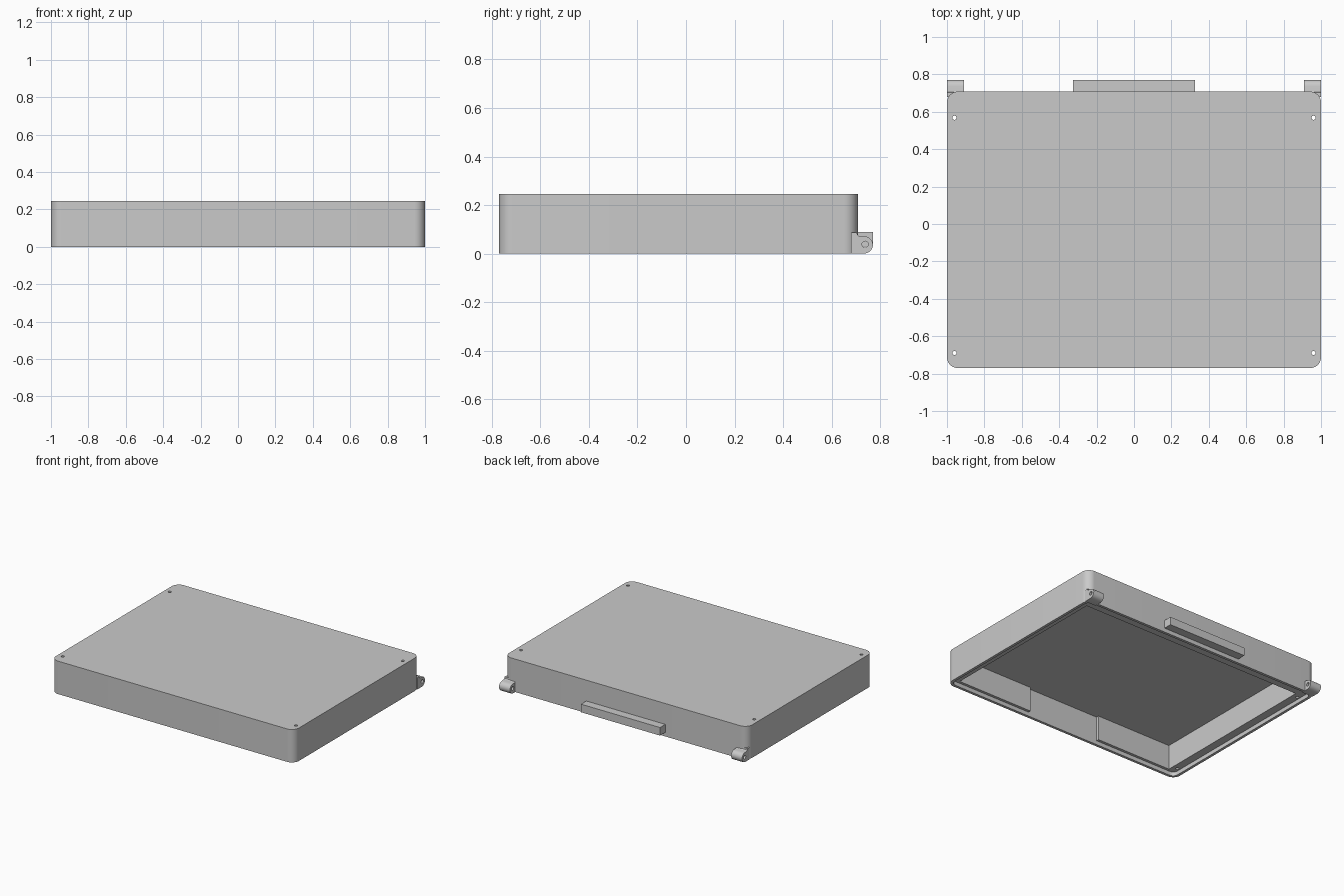
import bpy, bmesh, math
from mathutils import Vector

cube = bpy.data.objects.get("Cube")
if cube:
    bpy.data.objects.remove(cube, do_unlink=True)

grey = bpy.data.materials.new("plain grey")
grey.use_nodes = True
COLOUR = (0.59, 0.59, 0.59, 1)
grey.diffuse_color = COLOUR
grey.node_tree.nodes["Principled BSDF"].inputs["Base Color"].default_value = COLOUR


def prism(name, points, depth):
    """Extrude a closed loop of 3D points along a vector."""
    bm = bmesh.new()
    face = bm.faces.new([bm.verts.new(p) for p in points])
    new = bmesh.ops.extrude_face_region(bm, geom=[face])["geom"]
    verts = [v for v in new if isinstance(v, bmesh.types.BMVert)]
    bmesh.ops.translate(bm, verts=verts, vec=Vector(depth))
    bmesh.ops.recalc_face_normals(bm, faces=bm.faces)
    mesh = bpy.data.meshes.new(name)
    bm.to_mesh(mesh)
    bm.free()
    mesh.materials.append(grey)
    obj = bpy.data.objects.new(name, mesh)
    bpy.context.collection.objects.link(obj)
    return obj


def arc(cx, cy, r, start, end, steps=10):
    angles = [math.radians(start + (end - start) * i / steps) for i in range(steps + 1)]
    return [(cx + r * math.cos(a), cy + r * math.sin(a)) for a in angles]


def slab(name, x, y0, y1, z0, z1, r=0):
    """Block centred on x, with rounded upright corners if r is set."""
    if r:
        loop = (arc(x - r, y1 - r, r, 0, 90) + arc(r - x, y1 - r, r, 90, 180)
                + arc(r - x, y0 + r, r, 180, 270) + arc(x - r, y0 + r, r, 270, 360))
    else:
        loop = [(x, y0), (x, y1), (-x, y1), (-x, y0)]
    return prism(name, [(px, py, z0) for px, py in loop], (0, 0, z1 - z0))


def cut(target, cutter):
    cutter.hide_render = True
    mod = target.modifiers.new("cut", 'BOOLEAN')
    mod.object, mod.operation, mod.solver = cutter, 'DIFFERENCE', 'EXACT'
    bpy.context.view_layer.objects.active = target
    bpy.ops.object.modifier_apply(modifier=mod.name)
    bpy.data.objects.remove(cutter, do_unlink=True)


def smooth(obj):
    bpy.ops.object.select_all(action='DESELECT')
    obj.select_set(True)
    bpy.context.view_layer.objects.active = obj
    bpy.ops.object.shade_smooth_by_angle(angle=math.radians(30))


# Hollow lid: rim recess, main cavity and front latch recess
CEILING = 0.213
lid = slab("lid_shell", 1, -0.77, 0.708, 0, 0.245, 0.058)
cut(lid, slab("rim_cutter", 0.98, -0.75, 0.688, -0.1, 0.03, 0.038))
cut(lid, slab("cavity_cutter", 0.92, -0.73, 0.6, -0.1, CEILING))
cut(lid, slab("latch_cutter", 0.3, -0.75, -0.6, -0.1, CEILING))

# Screw holes through the side ledges
for x in (-0.96, 0.96):
    for y in (-0.69, 0.568):
        loop = arc(x, y, 0.011, 0, 345, 23)
        cut(lid, prism("screw_cutter", [(px, py, -0.1) for px, py in loop], (0, 0, 0.5)))
smooth(lid)

# Latch bar on the back
slab("latch_bar", 0.325, 0.70, 0.77, 0.03, 0.09)

# Rounded hinge lugs at the back corners, each with a pin hole
profile = ([(0.68, 0), (0.735, 0)] + arc(0.735, 0.036, 0.035, -80, 90)
           + [(0.712, 0.073), (0.706, 0.078), (0.704, 0.088), (0.68, 0.088)])
pin = arc(0.738, 0.038, 0.013, 0, 345, 23)
for side, x in (("left", 0.91), ("right", -1)):
    lug = prism(side + "_hinge_lug", [(x, y, z) for y, z in profile], (0.09, 0, 0))
    cut(lug, prism("pin_cutter", [(x - 0.1, y, z) for y, z in pin], (0.3, 0, 0)))
    smooth(lug)
